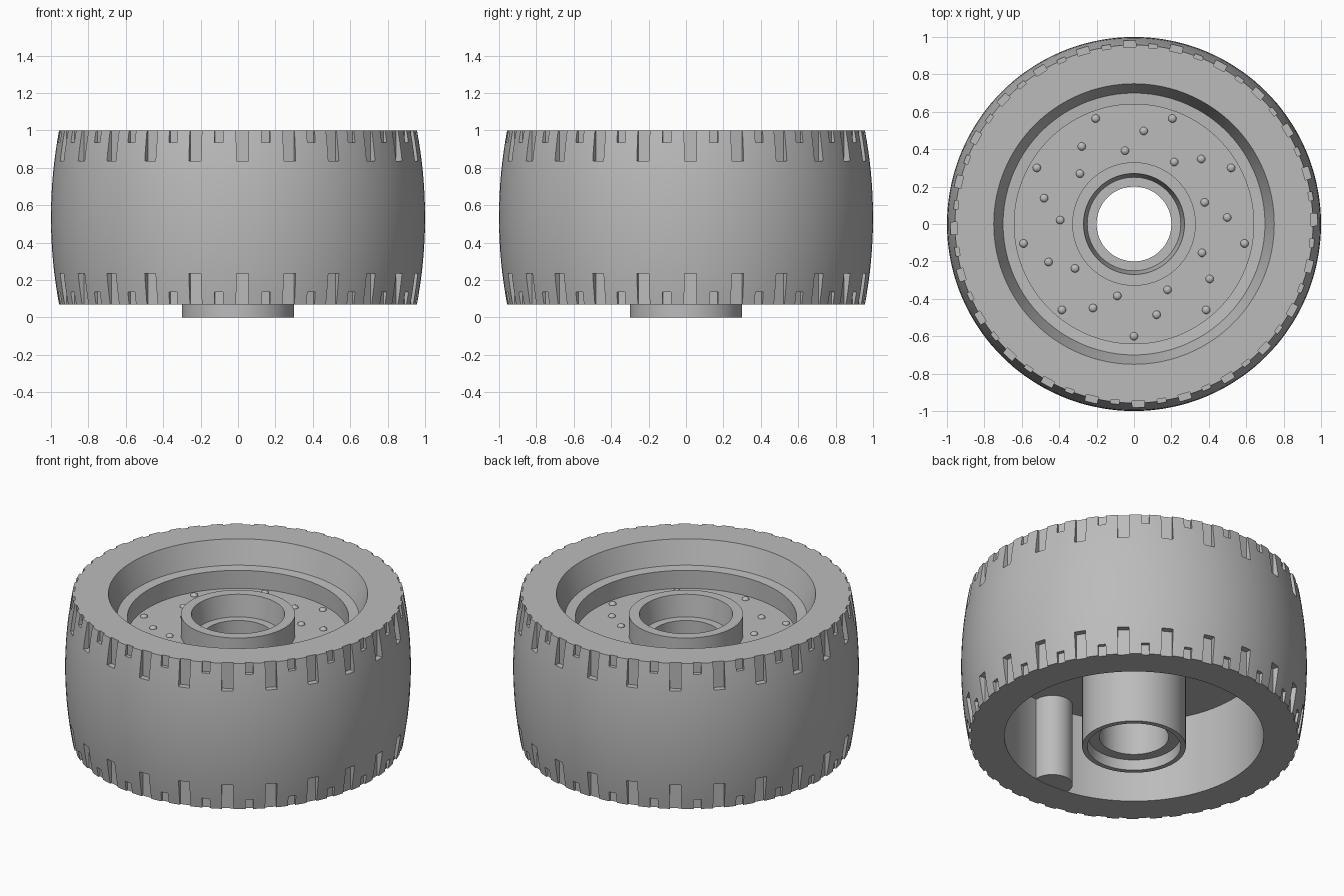
import bpy
import bmesh
from math import sin, cos, pi, radians
from mathutils import Matrix, Vector

cube = bpy.data.objects.get("Cube")
if cube:
    bpy.data.objects.remove(cube)

grey = bpy.data.materials.new("mid grey")
grey.use_nodes = True
colour = (0.5, 0.5, 0.5, 1)
grey.diffuse_color = colour
grey.node_tree.nodes["Principled BSDF"].inputs["Base Color"].default_value = colour


def add_object(name, bm):
    bmesh.ops.recalc_face_normals(bm, faces=bm.faces)
    mesh = bpy.data.meshes.new(name)
    bm.to_mesh(mesh)
    bm.free()
    obj = bpy.data.objects.new(name, mesh)
    bpy.context.collection.objects.link(obj)
    mesh.materials.append(grey)
    return obj


def activate(obj):
    bpy.ops.object.select_all(action='DESELECT')
    obj.select_set(True)
    bpy.context.view_layer.objects.active = obj


def smooth(obj):
    activate(obj)
    bpy.ops.object.shade_smooth_by_angle(angle=radians(25))


def lathe(name, profile, steps=144):
    """Revolve a closed (radius, height) outline about the z axis."""
    bm = bmesh.new()
    rings = []
    for i in range(steps):
        a = 2 * pi * i / steps
        rings.append([bm.verts.new((r * cos(a), r * sin(a), z)) for r, z in profile])
    n = len(profile)
    for i in range(steps):
        here, there = rings[i], rings[(i + 1) % steps]
        for j in range(n):
            k = (j + 1) % n
            bm.faces.new((here[j], there[j], there[k], here[k]))
    return add_object(name, bm)


# Tyre with a barrel-shaped outside
BOTTOM, TOP = 0.07, 1.0
middle, half = (BOTTOM + TOP) / 2, (TOP - BOTTOM) / 2
barrel = []
for i in range(17):
    t = -1 + i / 8
    barrel.append((0.957 + 0.043 * (1 - t * t), middle + half * t))
tyre = lathe("tyre", [(0.75, BOTTOM)] + barrel + [(0.75, TOP)])

# Tread notches: long and short ones alternate around both edges
bm = bmesh.new()
FLOOR, OUT, PAST = 0.945, 1.05, 0.05
for i in range(48):
    long = i % 2 == 0
    width, depth = (0.066, 0.165) if long else (0.046, 0.065)
    turn = Matrix.Rotation(radians(-88.6 + 7.5 * i), 4, 'Z')
    for edge, way in ((TOP, -1), (BOTTOM, 1)):
        z = edge + way * (depth - PAST) / 2
        place = Matrix.Translation(Vector(((FLOOR + OUT) / 2, 0, z)))
        size = Matrix.Diagonal((OUT - FLOOR, width, depth + PAST, 1))
        bmesh.ops.create_cube(bm, size=1, matrix=turn @ place @ size)
cutter = add_object("notch_cutter", bm)
cutter.hide_render = True
cut = tyre.modifiers.new("notches", 'BOOLEAN')
cut.object = cutter
cut.operation = 'DIFFERENCE'
cut.solver = 'EXACT'
activate(tyre)
bpy.ops.object.modifier_apply(modifier=cut.name)
bpy.data.objects.remove(cutter)
smooth(tyre)

# Rim: tapered mouth, ledge and web disc
WEB = 0.735
rim = lathe("rim_and_web", [
    (0.75, TOP), (0.70, 0.855), (0.64, 0.85), (0.64, WEB),
    (0.29, WEB), (0.29, 0.60), (0.75, 0.60)])
smooth(rim)

# Hub with a bore, stepped at both ends
hub = lathe("hub", [
    (0.30, 0), (0.30, 0.65), (0.33, 0.65), (0.33, 0.87), (0.27, 0.87),
    (0.25, WEB), (0.20, WEB), (0.20, 0.065), (0.265, 0.065), (0.27, 0)])
smooth(hub)

# Half-round column on the inside wall, under the web
bm = bmesh.new()
bmesh.ops.create_cone(bm, cap_ends=True, segments=48, radius1=0.118, radius2=0.118,
                      depth=0.54, matrix=Matrix.Translation((0, -0.735, BOTTOM + 0.272)))
smooth(add_object("inner_column", bm))

# Small bumps on the web, in nine curved rows of three
bm = bmesh.new()
for row in range(9):
    for radius, angle in ((0.60, 70), (0.50, 84), (0.395, 97)):
        a = radians(angle + 40 * row)
        place = Matrix.Translation((radius * cos(a), radius * sin(a), WEB))
        bmesh.ops.create_uvsphere(bm, u_segments=12, v_segments=8, radius=0.022,
                                  matrix=place @ Matrix.Diagonal((1, 1, 0.7, 1)))
bumps = add_object("web_bumps", bm)
activate(bumps)
bpy.ops.object.shade_smooth()
